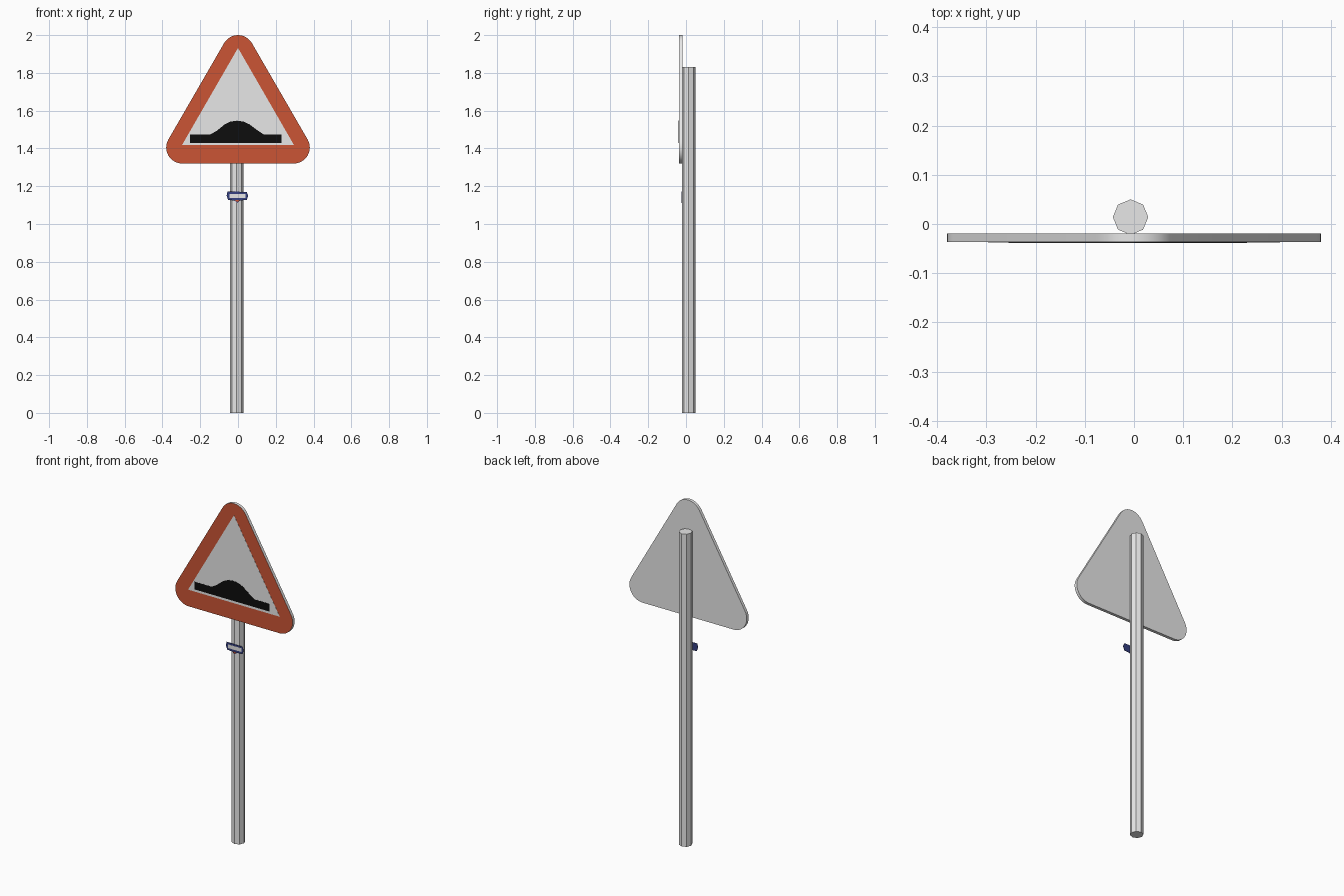
import bpy, bmesh
from math import sin, cos, pi, radians

if "Cube" in bpy.data.objects:
    bpy.data.objects.remove(bpy.data.objects["Cube"], do_unlink=True)


def material(name, r, g, b):
    m = bpy.data.materials.new(name)
    m.use_nodes = True
    m.diffuse_color = (r, g, b, 1)
    m.node_tree.nodes["Principled BSDF"].inputs["Base Color"].default_value = (r, g, b, 1)
    return m


grey = material("pale grey", 0.8, 0.8, 0.8)
red = material("brick red", 0.6, 0.09, 0.035)
black = material("black", 0.004, 0.004, 0.004)
blue = material("dark blue", 0.035, 0.05, 0.22)


def finish(name, bm, mats, smooth=False):
    bmesh.ops.recalc_face_normals(bm, faces=bm.faces)
    mesh = bpy.data.meshes.new(name)
    bm.to_mesh(mesh)
    bm.free()
    for m in mats:
        mesh.materials.append(m)
    ob = bpy.data.objects.new(name, mesh)
    bpy.context.collection.objects.link(ob)
    if smooth:
        bpy.ops.object.select_all(action='DESELECT')
        ob.select_set(True)
        bpy.context.view_layer.objects.active = ob
        bpy.ops.object.shade_smooth_by_angle(angle=radians(30))
    return ob


def slab(name, outline, front, back, mats, smooth=False):
    """Extrude an x-z outline along y; a second material colours the front."""
    bm = bmesh.new()
    face = bm.faces.new([bm.verts.new((x, front, z)) for x, z in outline])
    cap = bmesh.ops.extrude_face_region(bm, geom=[face], use_keep_orig=True)
    bmesh.ops.translate(bm, vec=(0, back - front, 0),
                        verts=[g for g in cap["geom"] if isinstance(g, bmesh.types.BMVert)])
    if len(mats) > 1:
        face.material_index = 1
    return finish(name, bm, mats, smooth)


# Octagonal pole
SIDES, RADIUS, POLE_X, POLE_Y, POLE_TOP = 8, 0.036, -0.007, 0.014, 1.83
bm = bmesh.new()
ring = [bm.verts.new((POLE_X + RADIUS * cos(2 * pi * i / SIDES),
                      POLE_Y + RADIUS * sin(2 * pi * i / SIDES), 0)) for i in range(SIDES)]
base = bm.faces.new(ring)
top = bmesh.ops.extrude_face_region(bm, geom=[base], use_keep_orig=True)
bmesh.ops.translate(bm, vec=(0, 0, POLE_TOP),
                    verts=[g for g in top["geom"] if isinstance(g, bmesh.types.BMVert)])
finish("pole", bm, [grey])

# Rounded triangular board with a red front
CORNER, STEPS = 0.085, 12
outline = []
for cx, cz, start in ((0.295, 1.405, -90), (0, 1.915, 30), (-0.295, 1.405, 150)):
    for i in range(STEPS + 1):
        a = radians(start + 120 * i / STEPS)
        outline.append((cx + CORNER * cos(a), cz + CORNER * sin(a)))
slab("sign_board", outline, -0.037, -0.019, [grey, red], smooth=True)

# Pale inner triangle
slab("inner_panel", [(-0.297, 1.417), (0.297, 1.417), (0, 1.932)], -0.0377, -0.0365, [grey])

# Black hump symbol with a flat road on both sides
hump = [(-0.255, 1.43), (0.23, 1.43), (0.23, 1.475), (0.135, 1.475), (0.10, 1.498),
        (0.06, 1.528), (0.03, 1.542), (-0.005, 1.547), (-0.04, 1.542), (-0.07, 1.528),
        (-0.11, 1.495), (-0.145, 1.475), (-0.255, 1.475)]
slab("hump_symbol", hump, -0.0384, -0.0372, [black])

# Small blank badge on the pole: blue plate, pale band and red tip
badge = [(-0.052, 1.127), (-0.02, 1.125), (-0.004, 1.112), (0.012, 1.125), (0.046, 1.127),
         (0.054, 1.15), (0.046, 1.17), (-0.056, 1.172), (-0.06, 1.15)]
slab("badge_plate", badge, -0.026, -0.024, [blue])
slab("badge_band", [(-0.045, 1.138), (0.04, 1.138), (0.04, 1.16), (-0.045, 1.16)],
     -0.0267, -0.0255, [grey])
slab("badge_tip", [(-0.016, 1.126), (-0.004, 1.116), (0.008, 1.126)], -0.0267, -0.0255, [red])
